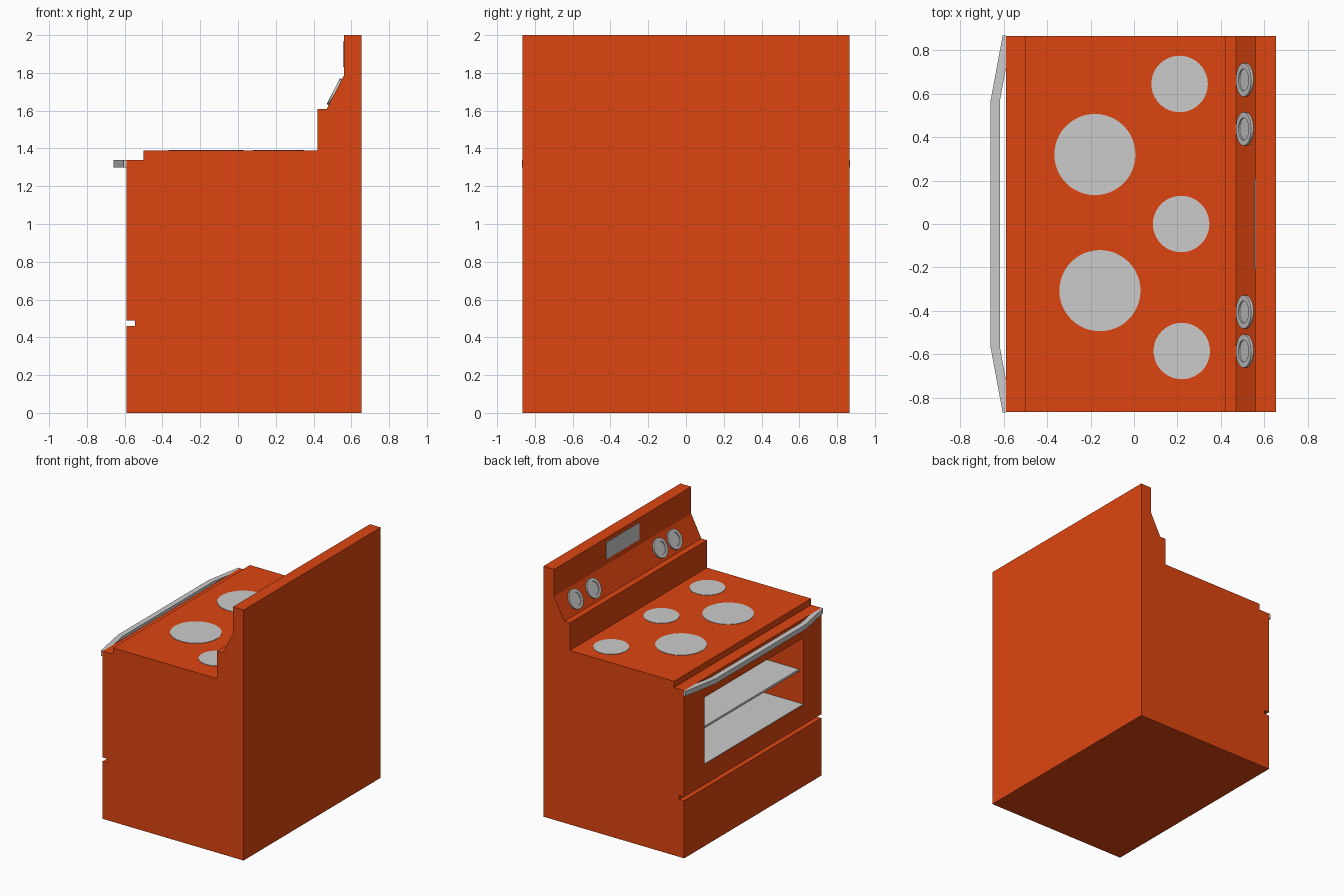
import bpy, bmesh, math
from mathutils import Matrix, Vector

if "Cube" in bpy.data.objects:
    bpy.data.objects.remove(bpy.data.objects["Cube"])

orange = bpy.data.materials.new("orange_enamel")
orange.diffuse_color = (0.73, 0.06, 0.005, 1)
orange.use_nodes = True
orange.node_tree.nodes["Principled BSDF"].inputs["Base Color"].default_value = orange.diffuse_color


def finish(name, bm, mat=None):
    bmesh.ops.recalc_face_normals(bm, faces=bm.faces)
    me = bpy.data.meshes.new(name)
    bm.to_mesh(me)
    bm.free()
    ob = bpy.data.objects.new(name, me)
    bpy.context.collection.objects.link(ob)
    if mat:
        me.materials.append(mat)
    return ob


def prism(name, pts, offset, mat=None):
    """Extrude a flat outline of 3D points along an offset vector."""
    bm = bmesh.new()
    face = bm.faces.new([bm.verts.new(p) for p in pts])
    ext = bmesh.ops.extrude_face_region(bm, geom=[face], use_keep_orig=True)
    verts = [g for g in ext["geom"] if isinstance(g, bmesh.types.BMVert)]
    bmesh.ops.translate(bm, verts=verts, vec=offset)
    return finish(name, bm, mat)


def box(name, lo, hi, mat=None):
    (x0, y0, z0), (x1, y1, z1) = lo, hi
    outline = [(x0, y0, z0), (x1, y0, z0), (x1, y1, z0), (x0, y1, z0)]
    return prism(name, outline, (0, 0, z1 - z0), mat)


def disc(bm, radius, depth, matrix, segments=48):
    bmesh.ops.create_cone(bm, cap_ends=True, segments=segments, radius1=radius,
                          radius2=radius, depth=depth, matrix=matrix)


def smooth(ob):
    bpy.ops.object.select_all(action='DESELECT')
    ob.select_set(True)
    bpy.context.view_layer.objects.active = ob
    bpy.ops.object.shade_smooth_by_angle(angle=math.radians(30))


# Stove body: side profile with drawer groove, raised hob and back panel
W = 0.865
profile = [(-0.59, 0), (0.655, 0), (0.655, 2), (0.56, 2), (0.56, 1.785),
           (0.47, 1.61), (0.42, 1.61), (0.42, 1.39), (-0.50, 1.39),
           (-0.50, 1.34), (-0.59, 1.34), (-0.59, 0.49), (-0.545, 0.49),
           (-0.545, 0.46), (-0.59, 0.46)]
body = prism("stove_body", [(x, -W, z) for x, z in profile], (0, 2 * W, 0), orange)

# Oven opening cut into the door face
Y0, Y1, BACK = -0.64, 0.61, 0.35
cutter = box("oven_cutter", (-0.7, Y0, 0.652), (BACK, Y1, 1.187), orange)
cutter.hide_render = True
mod = body.modifiers.new("oven", 'BOOLEAN')
mod.operation = 'DIFFERENCE'
mod.solver = 'EXACT'
mod.object = cutter
bpy.context.view_layer.objects.active = body
bpy.ops.object.modifier_apply(modifier=mod.name)
bpy.data.objects.remove(cutter)

# Oven floor plate and rack
box("oven_floor", (-0.588, Y0, 0.652), (BACK, Y1, 0.656))
box("oven_rack", (-0.55, Y0, 0.908), (BACK, Y1, 0.925))

# Door handle: bowed bar seen from above, mirrored across y
half = [(-0.66, 0.57), (-0.605, 0.868), (-0.59, 0.868), (-0.59, 0.72), (-0.617, 0.57)]
outline = half + [(x, -y) for x, y in reversed(half)]
prism("door_handle", [(x, y, 1.30) for x, y in outline], (0, 0, 0.04))

# Burners on the hob
burners = [(-0.18, 0.32, 0.187), (-0.157, -0.307, 0.187),
           (0.21, 0.645, 0.13), (0.217, 0, 0.13), (0.22, -0.585, 0.13)]
for i, (x, y, r) in enumerate(burners):
    bm = bmesh.new()
    disc(bm, r, 0.004, Matrix.Translation((x, y, 1.391)))
    smooth(finish(f"burner_{i + 1}", bm))

# Display on the upright back panel
box("display", (0.556, -0.21, 1.83), (0.561, 0.21, 1.965))

# Knobs on the sloped panel, each a disc with a dished centre
normal = Vector((-0.175, 0, 0.09)).normalized()
tilt = normal.to_track_quat('Z', 'Y').to_matrix().to_4x4()
for i, y in enumerate((0.664, 0.438, -0.405, -0.585)):
    bm = bmesh.new()
    disc(bm, 0.077, 0.014, Matrix.Identity(4), 32)
    bm.normal_update()
    top = max(bm.faces, key=lambda f: f.calc_center_median().z)
    bmesh.ops.inset_region(bm, faces=[top], thickness=0.026)
    rim = bmesh.ops.extrude_face_region(bm, geom=[top])
    bmesh.ops.delete(bm, geom=[top], context='FACES_ONLY')
    low = [g for g in rim["geom"] if isinstance(g, bmesh.types.BMVert)]
    bmesh.ops.translate(bm, verts=low, vec=(0, 0, -0.007))
    knob = finish(f"knob_{i + 1}", bm)
    centre = Vector((0.515, y, 1.6975)) + normal * 0.005
    knob.data.transform(Matrix.Translation(centre) @ tilt)
    smooth(knob)
